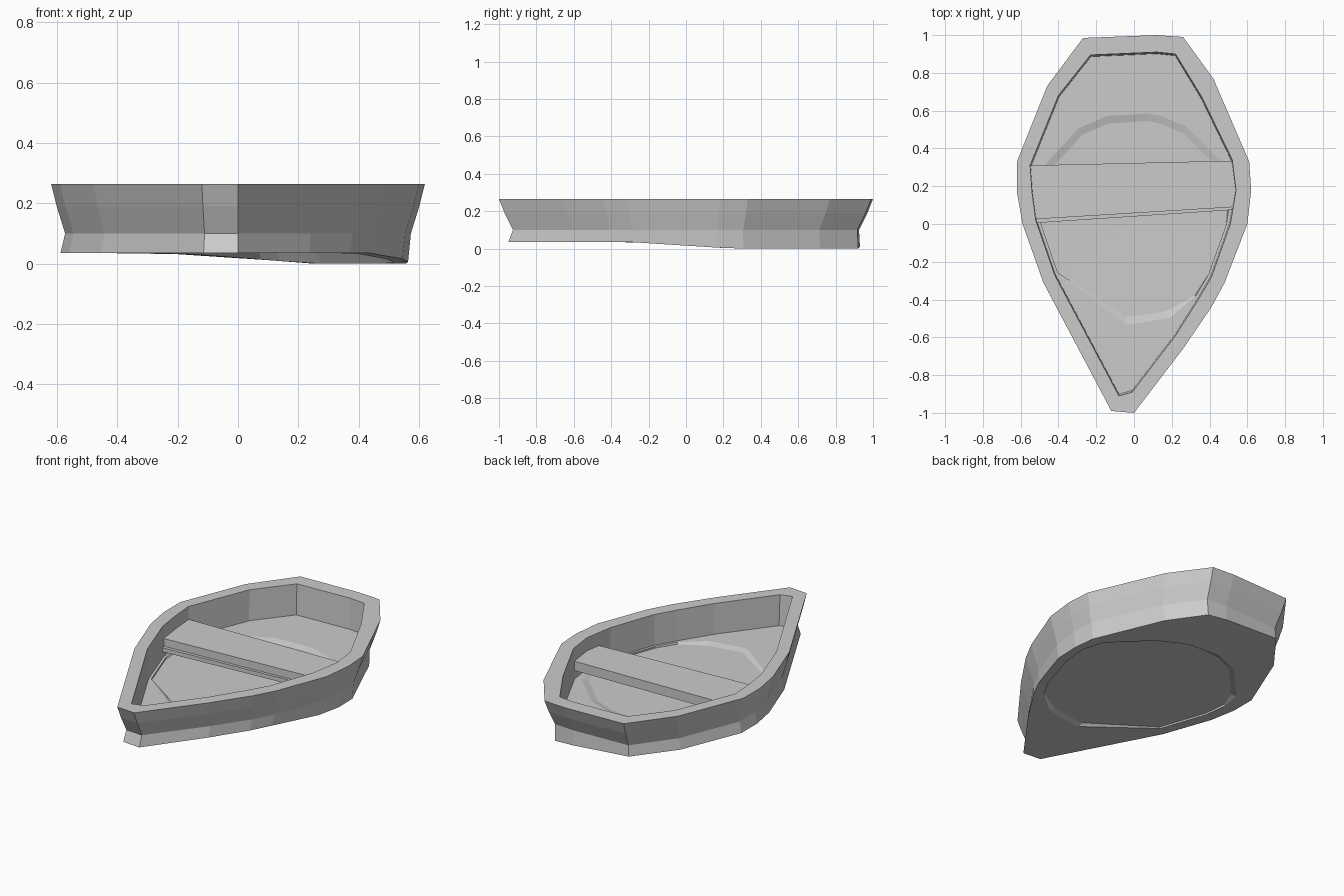
import bpy, bmesh
from mathutils import Vector

if "Cube" in bpy.data.objects:
    bpy.data.objects.remove(bpy.data.objects["Cube"])

# Plan outlines, counter-clockwise from the bow: outer rim and matching inner rim
OUTER = [(-.12, -.99), (0, -1), (.26, -.66), (.41, -.44), (.48, -.31), (.60, 0), (.62, .18), (.61, .33),
         (.42, .77), (.26, .99), (.12, 1), (-.27, .985), (-.46, .73), (-.62, .33), (-.62, .17),
         (-.59, 0), (-.48, -.31)]
INNER = [(-.08, -.91), (-.01, -.89), (.22, -.59), (.34, -.40), (.41, -.28), (.51, 0), (.54, .18), (.52, .34),
         (.36, .67), (.22, .90), (.12, .91), (-.23, .895), (-.40, .68), (-.55, .31), (-.54, .17),
         (-.52, .02), (-.42, -.27)]
CENTRE = Vector((0, .03))


def clamp(v):
    return max(0, min(1, v))


def keel_z(x, y):
    # underside sags towards the right rear
    return .035 * (1 - clamp((x + .2) / .45) * clamp((y + .3) / .55))


def scaled(points, sx, sy, z):
    return [(x * sx, y * sy, z) for x, y in points]


def disc(points, radius, z=None):
    # round ring whose corners line up with the outline's corners
    ring = []
    for p in points:
        d = Vector(p) - CENTRE
        q = CENTRE + d.normalized() * min(radius, d.length * .96)
        ring.append((q.x, q.y, keel_z(*q) if z is None else z))
    return ring


def make_object(name, bm):
    bmesh.ops.recalc_face_normals(bm, faces=bm.faces)
    mesh = bpy.data.meshes.new(name)
    bm.to_mesh(mesh)
    bm.free()
    obj = bpy.data.objects.new(name, mesh)
    bpy.context.collection.objects.link(obj)
    return obj


def loft(name, rings, start=None, end=None):
    # skin the rings; each end is a fan to a point, or one flat face
    bm = bmesh.new()
    loops = [[bm.verts.new(p) for p in ring] for ring in rings]
    n = len(loops[0])
    for a, b in zip(loops, loops[1:]):
        for i in range(n):
            j = (i + 1) % n
            bm.faces.new((a[i], a[j], b[j], b[i]))
    for loop, tip in ((loops[0], start), (loops[-1], end)):
        if tip is None:
            bm.faces.new(loop)
        else:
            v = bm.verts.new(tip)
            for i in range(n):
                bm.faces.new((loop[i], loop[(i + 1) % n], v))
    return make_object(name, bm)


# Hull: recessed underside, flared lower band, sides, rim, inner walls, dished floor
lower = []
for x, y in OUTER:
    sx = .95 if x < 0 else .91
    px, py = x * sx, y * (.95 if y < 0 else .93)
    lower.append((px, py, keel_z(px, py)))
hull_rings = [
    disc(INNER, .53, .045),
    disc(INNER, .56),
    lower,
    scaled(OUTER, .925, .925, .10),
    scaled(OUTER, .95, .95, .15),
    scaled(OUTER, .97, .97, .19),
    scaled(OUTER, 1, 1, .265),
    scaled(INNER, 1, 1, .265),
    scaled(INNER, .99, .99, .08),
    disc(INNER, .56, .08),
    disc(INNER, .52, .07),
]
loft("hull", hull_rings, (0, .03, .045), (0, .03, .068))

# Seat: plank across the hull, front edge slightly askew
SEAT = [(-.53, .025), (.535, .09), (.545, .18), (.525, .335), (-.555, .31), (-.55, .17)]
loft("seat", [scaled(SEAT, 1, 1, .13), scaled(SEAT, 1, 1, .187)])

# Narrow batten under the seat's front edge
BATTEN = [(-.525, .005), (.53, .075), (.53, .12), (-.525, .05)]
loft("seat_batten", [scaled(BATTEN, 1, 1, .115), scaled(BATTEN, 1, 1, .14)])
